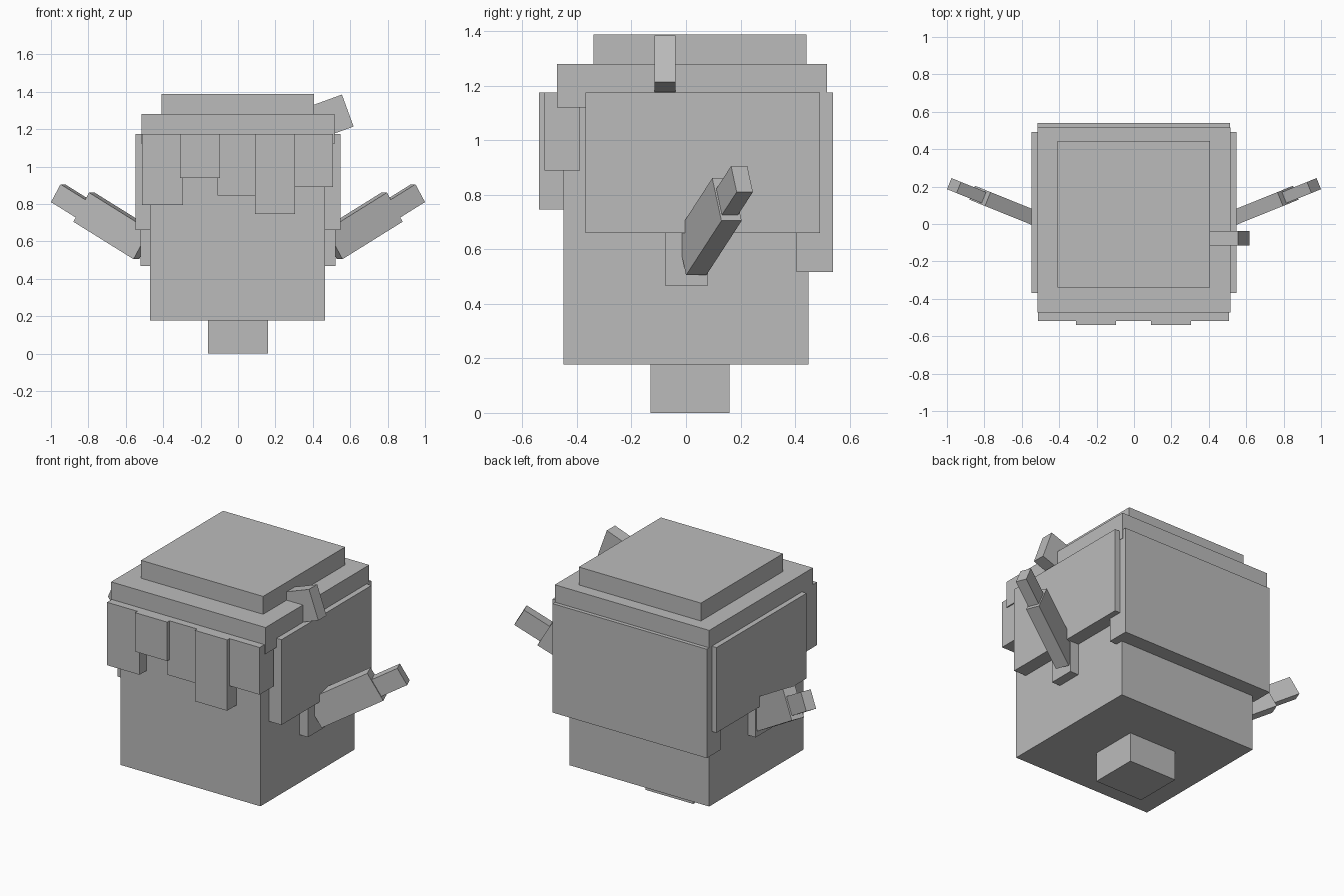
import bpy, bmesh, math
from mathutils import Vector, Matrix

if "Cube" in bpy.data.objects:
    bpy.data.objects.remove(bpy.data.objects["Cube"])

mat = bpy.data.materials.new("plain grey")
mat.diffuse_color = (0.5, 0.5, 0.5, 1)
mat.use_nodes = True
mat.node_tree.nodes["Principled BSDF"].inputs["Base Color"].default_value = mat.diffuse_color


def make_box(name, corner, size, axes=None, mirror=False):
    """Box from its lowest corner along three local axes."""
    axes = axes or (Vector((1, 0, 0)), Vector((0, 1, 0)), Vector((0, 0, 1)))
    bm = bmesh.new()
    bmesh.ops.create_cube(bm, size=1)
    for v in bm.verts:
        p = Vector(corner)
        for a, s, c in zip(axes, size, v.co):
            p += a * s * (c + 0.5)
        if mirror:
            p.x = -p.x
        v.co = p
    bmesh.ops.recalc_face_normals(bm, faces=bm.faces)
    me = bpy.data.meshes.new(name)
    bm.to_mesh(me)
    bm.free()
    me.materials.append(mat)
    ob = bpy.data.objects.new(name, me)
    bpy.context.collection.objects.link(ob)
    return ob


def span(name, x0, x1, y0, y1, z0, z1, mirror=False):
    return make_box(name, (x0, y0, z0), (x1 - x0, y1 - y0, z1 - z0), mirror=mirror)


# Neck, head and hair cap
span("neck", -0.16, 0.16, -0.13, 0.16, 0, 0.2)
span("head", -0.47, 0.465, -0.45, 0.45, 0.178, 1.14)
span("hair_cap", -0.517, 0.515, -0.473, 0.517, 1.12, 1.28)
span("hair_top", -0.41, 0.406, -0.34, 0.443, 1.25, 1.388)
span("back_hair", -0.517, 0.513, 0.405, 0.54, 0.517, 1.175)

# Fringe locks: x range, front y, bottom z
fringe = [(-0.513, -0.295, -0.518, 0.795), (-0.31, -0.095, -0.54, 0.94),
          (-0.11, 0.095, -0.518, 0.845), (0.09, 0.306, -0.54, 0.747),
          (0.305, 0.508, -0.519, 0.89)]
for i, (x0, x1, y, z) in enumerate(fringe):
    span(f"fringe_lock_{i + 1}", x0, x1, y, y + 0.131, z, 1.175)

# Side hair and pointed ears, mirrored
rot = Matrix.Rotation(math.radians(22), 3, 'Z') @ Matrix.Rotation(math.radians(-30), 3, 'Y')
u, v, w = (rot.col[i].copy() for i in range(3))
end = Vector((0.88, 0.13, 0.705))
for side, m in (("right", False), ("left", True)):
    span(side + "_side_hair", 0.42, 0.548, -0.368, 0.492, 0.66, 1.175, m)
    span(side + "_ear_base", 0.42, 0.522, -0.077, 0.08, 0.468, 0.78, m)
    make_box(side + "_ear", end - u * 0.4, (0.4, 0.08, 0.18), (u, v, w), m)
    make_box(side + "_ear_tip", end - u * 0.03 + v * 0.007 + w * 0.025,
             (0.197, 0.064, 0.11), (u, v, w), m)

# Tilted hair tuft on the right of the cap
t = math.radians(20)
a = Vector((math.cos(t), 0, math.sin(t)))
b = Vector((-math.sin(t), 0, math.cos(t)))
make_box("hair_tuft", Vector((0.618, -0.116, 1.214)) - a * 0.2, (0.2, 0.078, 0.182),
         (a, Vector((0, 1, 0)), b))
